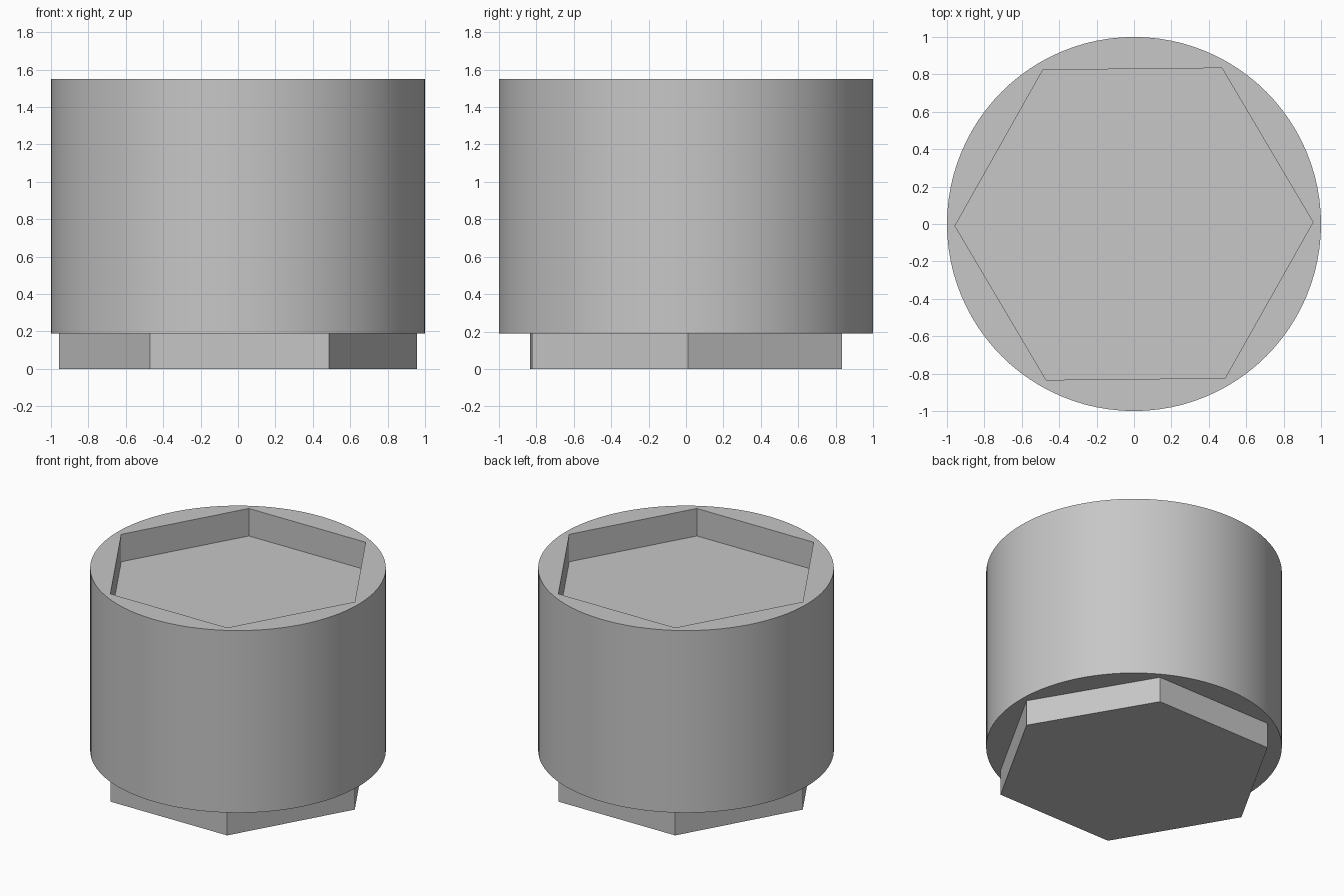
import bpy
import math

cube = bpy.data.objects.get("Cube")
if cube:
    bpy.data.objects.remove(cube, do_unlink=True)

BODY_BOTTOM, BODY_TOP = 0.19, 1.55
RECESS_DEPTH = 0.205
HEX_RADIUS, HEX_TURN = 0.957, math.radians(0.6)

# Single grey material
grey = bpy.data.materials.new("plain grey")
grey.use_nodes = True
colour = (0.57, 0.57, 0.57, 1.0)
grey.diffuse_color = colour
for node in grey.node_tree.nodes:
    if node.type == "BSDF_PRINCIPLED":
        node.inputs["Base Color"].default_value = colour


def prism(name, sides, radius, bottom, top, first_corner=0.0):
    """Upright prism with its first corner at the given angle from +x."""
    # The primitive starts at +y, so turn it back a quarter
    bpy.ops.mesh.primitive_cylinder_add(
        vertices=sides, radius=radius, depth=top - bottom,
        location=(0, 0, (bottom + top) / 2),
        rotation=(0, 0, first_corner - math.pi / 2))
    obj = bpy.context.object
    obj.name = name
    bpy.ops.object.transform_apply(location=True, rotation=True, scale=True)
    obj.data.materials.append(grey)
    return obj


def combine(target, tool, operation):
    """Apply a boolean and remove the tool object."""
    mod = target.modifiers.new(operation.lower(), "BOOLEAN")
    mod.operation = operation
    mod.solver = "EXACT"
    mod.object = tool
    bpy.context.view_layer.objects.active = target
    bpy.ops.object.modifier_apply(modifier=mod.name)
    bpy.data.objects.remove(tool, do_unlink=True)


# Round body
body = prism("round_body", 96, 1.0, BODY_BOTTOM, BODY_TOP)

# Hexagonal peg underneath, overlapping into the body before joining
peg = prism("hex_peg", 6, HEX_RADIUS, 0.0, BODY_BOTTOM + 0.2, HEX_TURN)
combine(body, peg, "UNION")

# Matching hexagonal recess in the top
recess = prism("hex_recess", 6, HEX_RADIUS, BODY_TOP - RECESS_DEPTH,
               BODY_TOP + 0.2, HEX_TURN)
combine(body, recess, "DIFFERENCE")

# Smooth round wall, sharp rims and corners
bpy.ops.object.select_all(action="DESELECT")
body.select_set(True)
bpy.context.view_layer.objects.active = body
bpy.ops.object.shade_smooth_by_angle(angle=math.radians(30))
